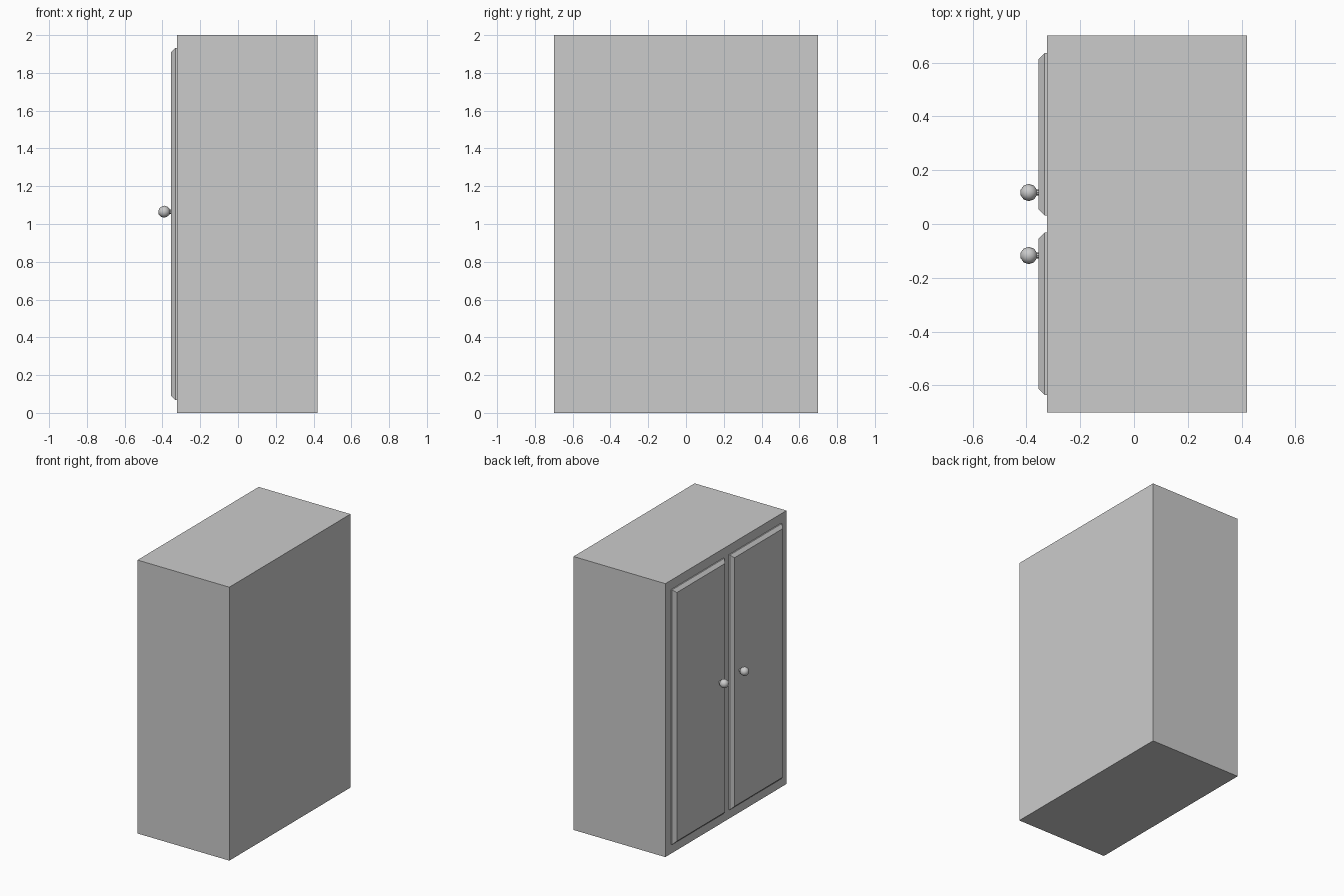
import bpy, bmesh
from mathutils import Matrix, Vector

if "Cube" in bpy.data.objects:
    bpy.data.objects.remove(bpy.data.objects["Cube"])


def finish(name, bm, smooth=False):
    bmesh.ops.recalc_face_normals(bm, faces=bm.faces)
    for f in bm.faces:
        f.smooth = smooth
    mesh = bpy.data.meshes.new(name)
    bm.to_mesh(mesh)
    bm.free()
    obj = bpy.data.objects.new(name, mesh)
    bpy.context.collection.objects.link(obj)
    return obj


def box(lo, hi):
    lo, hi = Vector(lo), Vector(hi)
    bm = bmesh.new()
    bmesh.ops.create_cube(bm, size=1, matrix=Matrix.Translation((lo + hi) / 2)
                          @ Matrix.Diagonal((*(hi - lo), 1)))
    return bm


# Cabinet carcass
finish("cabinet_body", box((-0.323, -0.7, 0), (0.42, 0.7, 2)))

for side, s in (("left", 1), ("right", -1)):
    # Raised door panel with a chamfered front face
    y0, y1 = sorted((s * 0.032, s * 0.635))
    bm = box((-0.354, y0, 0.068), (-0.31, y1, 1.932))
    face = [f for f in bm.faces if f.normal.x < -0.9]
    inner = bmesh.ops.inset_region(bm, faces=face, thickness=0.032)
    rim = {v for f in inner["faces"] for v in f.verts} - set(face[0].verts)
    for v in rim:
        v.co.x = -0.332
    finish(side + "_door", bm)

    # Knob stem
    bm = bmesh.new()
    bmesh.ops.create_cone(bm, cap_ends=True, segments=8, radius1=0.011,
                          radius2=0.011, depth=0.04,
                          matrix=Matrix.Translation((-0.36, s * 0.117, 1.065))
                          @ Matrix.Rotation(1.570796, 4, 'Y'))
    finish(side + "_knob_stem", bm)

    # Knob ball
    bm = bmesh.new()
    bmesh.ops.create_icosphere(bm, subdivisions=2, radius=0.032,
                               matrix=Matrix.Translation((-0.391, s * 0.117, 1.065)))
    finish(side + "_knob", bm, smooth=True)
